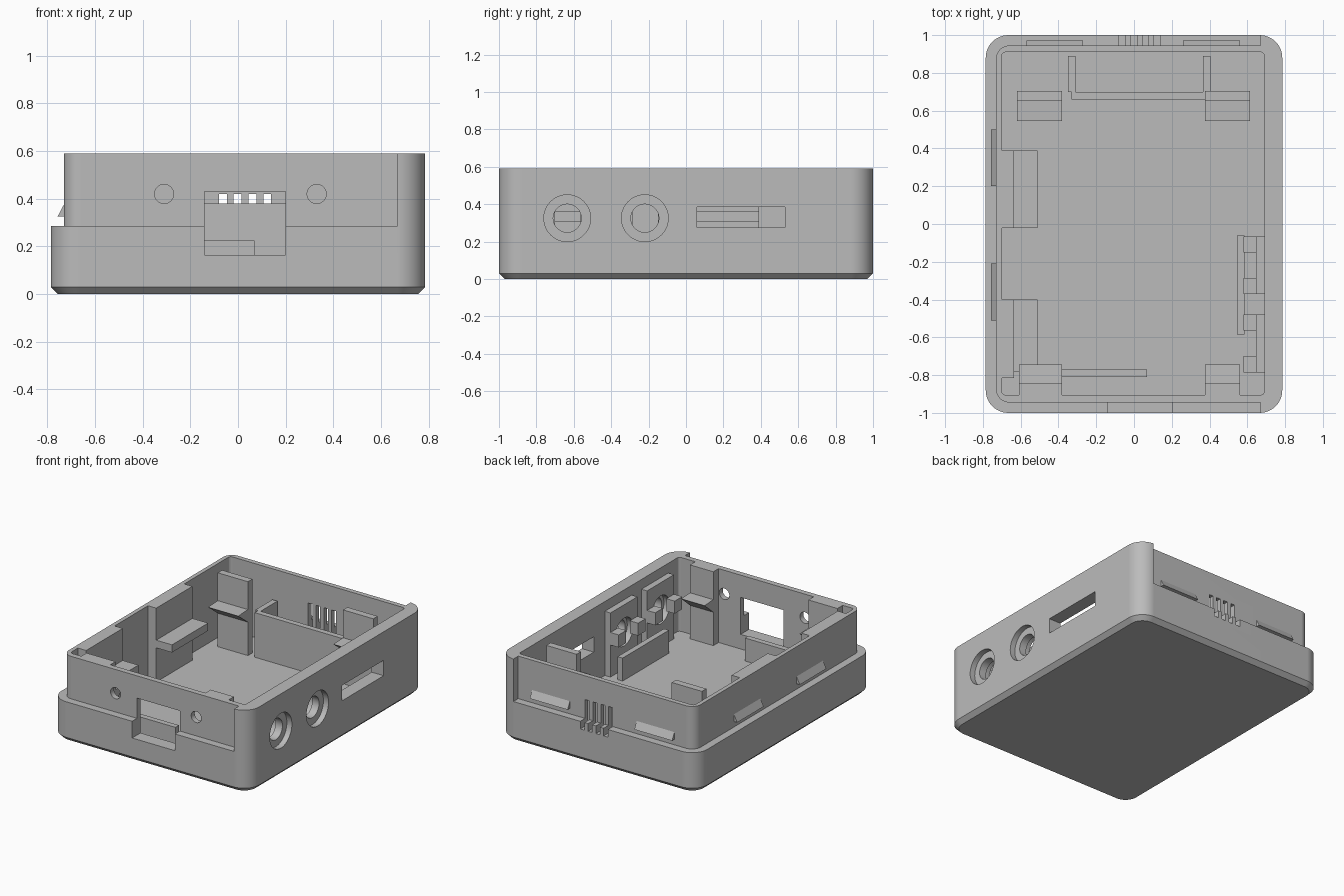
import bpy, bmesh, math
from mathutils import Matrix, Vector

cube = bpy.data.objects.get("Cube")
if cube:
    bpy.data.objects.remove(cube, do_unlink=True)

grey = bpy.data.materials.new("matte grey plastic")
grey.use_nodes = True
GREY = (0.5, 0.5, 0.5, 1)
grey.diffuse_color = GREY
grey.node_tree.nodes["Principled BSDF"].inputs["Base Color"].default_value = GREY


def finish(name, bm):
    bmesh.ops.recalc_face_normals(bm, faces=bm.faces)
    mesh = bpy.data.meshes.new(name)
    bm.to_mesh(mesh)
    bm.free()
    mesh.materials.append(grey)
    obj = bpy.data.objects.new(name, mesh)
    bpy.context.collection.objects.link(obj)
    return obj


def loft(name, rings):
    """Skin equal-length rings of points and cap both ends."""
    bm = bmesh.new()
    loops = [[bm.verts.new(p) for p in ring] for ring in rings]
    n = len(loops[0])
    for a, b in zip(loops, loops[1:]):
        for i in range(n):
            j = (i + 1) % n
            bm.faces.new((a[i], a[j], b[j], b[i]))
    bm.faces.new(loops[0])
    bm.faces.new(loops[-1])
    return finish(name, bm)


def rounded(x0, x1, y0, y1, r, z, steps=12):
    corners = ((x1 - r, y1 - r), (x0 + r, y1 - r), (x0 + r, y0 + r), (x1 - r, y0 + r))
    pts = []
    for k, (cx, cy) in enumerate(corners):
        for i in range(steps + 1):
            a = math.pi / 2 * (k + i / steps)
            pts.append((cx + r * math.cos(a), cy + r * math.sin(a), z))
    return pts


def box(name, x0, x1, y0, y1, z0, z1):
    ring = ((x0, y0), (x1, y0), (x1, y1), (x0, y1))
    return loft(name, [[(x, y, z) for x, y in ring] for z in (z0, z1)])


def cylinder(name, centre, radius, depth, axis):
    bm = bmesh.new()
    turn = Vector((0, 0, 1)).rotation_difference(Vector(axis)).to_matrix().to_4x4()
    bmesh.ops.create_cone(bm, cap_ends=True, segments=48, radius1=radius, radius2=radius,
                          depth=depth, matrix=Matrix.Translation(centre) @ turn)
    return finish(name, bm)


def activate(obj):
    bpy.ops.object.select_all(action='DESELECT')
    obj.select_set(True)
    bpy.context.view_layer.objects.active = obj


def cut(obj, *cutters):
    for c in cutters:
        mod = obj.modifiers.new("cut", 'BOOLEAN')
        mod.operation, mod.solver, mod.object = 'DIFFERENCE', 'EXACT', c
        c.hide_render = True
        activate(obj)
        bpy.ops.object.modifier_apply(modifier=mod.name)
        bpy.data.objects.remove(c, do_unlink=True)


def smooth(obj):
    activate(obj)
    bpy.ops.object.shade_smooth_by_angle(angle=math.radians(20))
    obj.modifiers.new("even normals", 'WEIGHTED_NORMAL').keep_sharp = True


TOP, LEDGE, FLOOR = 0.59, 0.285, 0.06
W, JACK_Z = 0.785, 0.325
JACKS = (-0.635, -0.22)
X, Y = (1, 0, 0), (0, 1, 0)

# Case: rounded tray with a chamfered foot
c = 0.03
case = loft("case", [rounded(-W + c, W - c, -1 + c, 1 - c, 0.09, 0),
                     rounded(-W, W, -1, 1, 0.12, c),
                     rounded(-W, W, -1, 1, 0.12, TOP)])

# Stepped lip around three sides
step = box("step_cutter", -1, 0.67, -1.2, 1.2, LEDGE, 0.8)
core = loft("core_cutter", [rounded(-0.73, 1.2, -0.945, 0.945, 0.07, z) for z in (0.1, 1)])
cut(step, core)
cavity = loft("cavity_cutter", [rounded(-0.70, 0.69, -0.905, 0.91, 0.02, z, 4)
                                for z in (FLOOR, 1)])
cut(case, step, cavity)

# Front window and screw holes, side slot
cut(case, box("window_cutter", -0.14, 0.20, -1.1, -0.88, 0.165, 0.43))
for x in (-0.31, 0.33):
    cut(case, cylinder("screw_cutter", (x, -0.95, 0.42), 0.04, 0.2, Y))
cut(case, box("slot_cutter", 0.6, 0.9, 0.06, 0.53, 0.275, 0.385))

# Back vents
for i in range(4):
    x = -0.08 + 0.062 * i
    cut(case, box("vent_cutter", x, x + 0.033, 0.88, 1.1, 0.23, 0.42))

# Counterbored jack holes
for y in JACKS:
    cut(case, cylinder("jack_cutter", (0.74, y, JACK_Z), 0.075, 0.3, X),
        cylinder("counterbore_cutter", (W, y, JACK_Z), 0.125, 0.08, X))
smooth(case)

# Snap ridges on the lip: flat below, sloped above
ridge = ((0, 0.325), (0.028, 0.325), (0, 0.378))
for x in (-0.57, 0.26):
    loft("back_snap_ridge", [[(x + d, 0.944 + o, z) for o, z in ridge] for d in (0, 0.3)])
for y in (-0.51, 0.20):
    loft("side_snap_ridge", [[(-0.729 - o, y + d, z) for o, z in ridge] for d in (0, 0.3)])

# Side plates with board shelves
for y0, y1, s0 in ((-0.02, 0.39, -0.02), (-0.815, -0.40, -0.78)):
    box("side_plate", -0.70, -0.635, y0, y1, FLOOR, TOP)
    box("side_shelf", -0.635, -0.51, s0, y1, 0.305, 0.36)

# Corner posts, each with a wedge shelf facing forward or backward
for x0, x1, y0, y1, tip in ((-0.62, -0.38, 0.705, 0.655, 0.545),
                            (0.375, 0.615, 0.705, 0.655, 0.545),
                            (-0.61, -0.38, -0.905, -0.845, -0.745),
                            (0.375, 0.56, -0.905, -0.845, -0.745)):
    box("corner_post", x0, x1, min(y0, y1), max(y0, y1), FLOOR, TOP)
    wedge = ((y1, 0.30), (tip, 0.385), (y1, 0.39))
    loft("post_wedge", [[(x, y, z) for y, z in wedge] for x in (x0, x1)])

# Battery partition and ribs, front rail
box("back_partition", -0.33, 0.38, 0.66, 0.70, FLOOR, 0.38)
for x in (-0.35, 0.365):
    box("partition_rib", x, x + 0.04, 0.70, 0.89, FLOOR, 0.38)
box("front_rail", -0.38, 0.07, -0.81, -0.77, FLOOR, 0.225)

# Jack holders and the bar in front of them
for y in JACKS:
    holder = box("jack_holder", 0.645, 0.69, y - 0.15, y + 0.155, FLOOR, 0.52)
    cut(holder, cylinder("holder_cutter", (0.66, y, JACK_Z), 0.1, 0.2, X))
    smooth(holder)
    for a in (y - 0.15, y + 0.07):
        box("jack_arm", 0.58, 0.645, a, a + 0.085, 0.29, 0.38)
box("jack_bar", 0.545, 0.585, -0.585, -0.06, FLOOR, 0.225)
